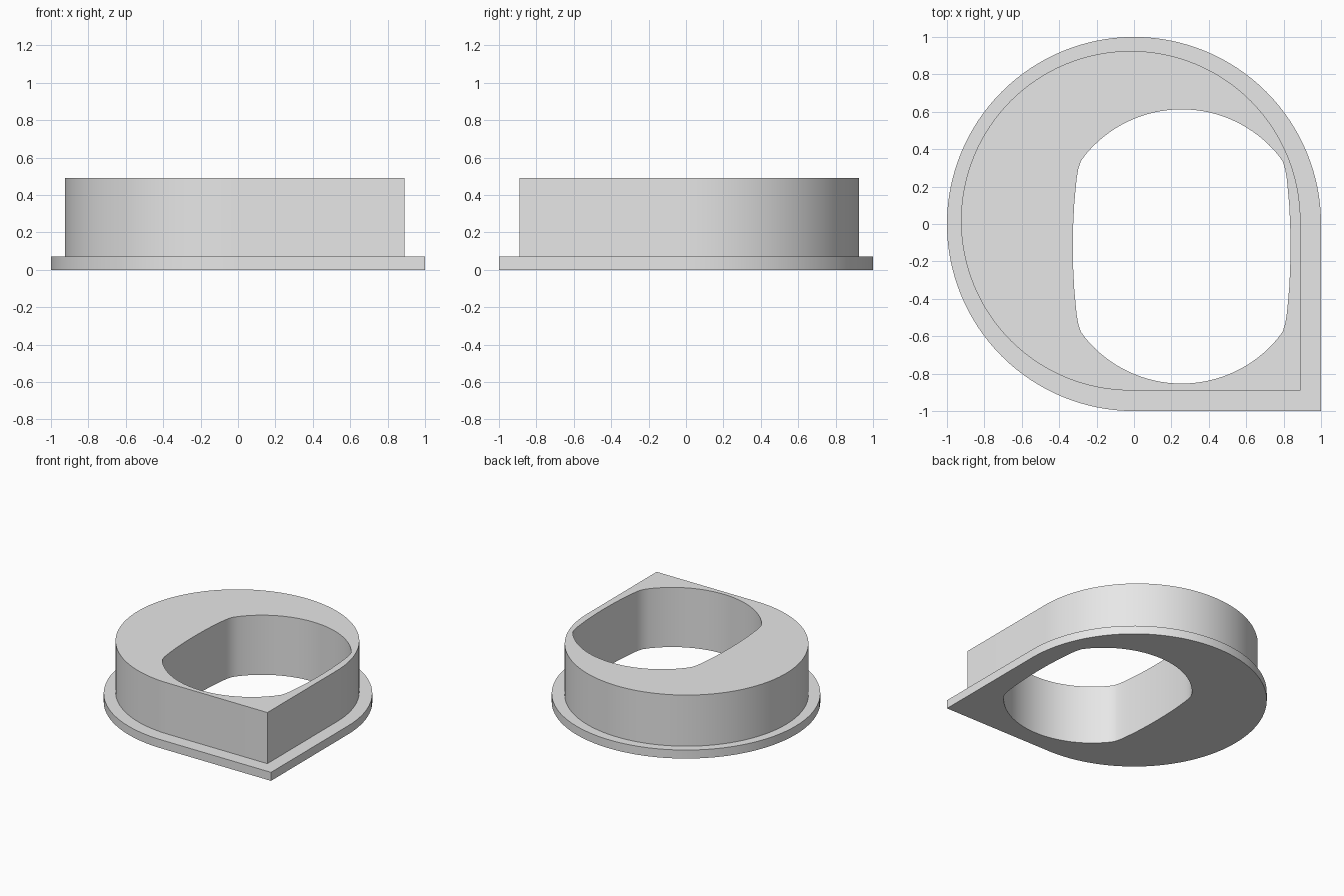
import bpy, bmesh, math

if "Cube" in bpy.data.objects:
    bpy.data.objects.remove(bpy.data.objects["Cube"], do_unlink=True)

# Plain grey material
grey = bpy.data.materials.new("light grey")
grey.use_nodes = True
colour = (0.8, 0.8, 0.8, 1)
grey.diffuse_color = colour
grey.node_tree.nodes["Principled BSDF"].inputs["Base Color"].default_value = colour


def teardrop(cx, cy, r, steps=96):
    """Three quarters of a circle closed by one square corner."""
    arc = [math.radians(270 * i / steps) for i in range(steps + 1)]
    pts = [(cx + r * math.cos(a), cy + r * math.sin(a)) for a in arc]
    return pts + [(cx + r, cy - r)]


def opening(cx, cy, steps=16):
    """Barrel-shaped hole, one quarter mirrored to all four."""
    side = [(0.582, 0), (0.58, 0.12), (0.575, 0.22), (0.568, 0.3),
            (0.562, 0.36), (0.554, 0.41), (0.54, 0.455)]
    radius, top, half = 0.667, 0.733, 0.515
    sweep = math.asin(half / radius)
    angles = [sweep * (1 - i / steps) for i in range(steps + 1)]
    quarter = side + [(radius * math.sin(a), top - radius + radius * math.cos(a))
                      for a in angles]
    upper = quarter + [(-x, y) for x, y in quarter[-2::-1]]
    loop = upper + [(x, -y) for x, y in upper[-2:0:-1]]
    return [(cx + x, cy + y) for x, y in loop]


bm = bmesh.new()


def ring(points, z):
    return [bm.verts.new((x, y, z)) for x, y in points]


def wall(lower, upper):
    n = len(lower)
    for i in range(n):
        j = (i + 1) % n
        bm.faces.new((lower[i], lower[j], upper[j], upper[i]))


def cap(*rings):
    edges = []
    for r in rings:
        for a, b in zip(r, r[1:] + r[:1]):
            edges.append(bm.edges.get((a, b)) or bm.edges.new((a, b)))
    bmesh.ops.triangle_fill(bm, use_beauty=True, edges=edges)


base, rim = 0.07, 0.49
flange_shape = teardrop(0, 0, 1)
collar_shape = teardrop(-0.0175, 0.0175, 0.9075)
hole_shape = opening(0.255, -0.12)

# Flange, raised collar and through hole as one closed solid
flange_low, flange_high = ring(flange_shape, 0), ring(flange_shape, base)
collar_low, collar_high = ring(collar_shape, base), ring(collar_shape, rim)
hole_low, hole_high = ring(hole_shape, 0), ring(hole_shape, rim)
wall(flange_low, flange_high)
wall(flange_high, collar_low)
wall(collar_low, collar_high)
wall(hole_low, hole_high)
cap(flange_low, hole_low)
cap(collar_high, hole_high)
bmesh.ops.recalc_face_normals(bm, faces=bm.faces[:])

mesh = bpy.data.meshes.new("flanged_collar")
bm.to_mesh(mesh)
bm.free()
mesh.materials.append(grey)
collar = bpy.data.objects.new("flanged_collar", mesh)
bpy.context.collection.objects.link(collar)

# Smooth curved walls, crisp rims
bpy.ops.object.select_all(action='DESELECT')
collar.select_set(True)
bpy.context.view_layer.objects.active = collar
bpy.ops.object.shade_smooth_by_angle(angle=math.radians(30))
